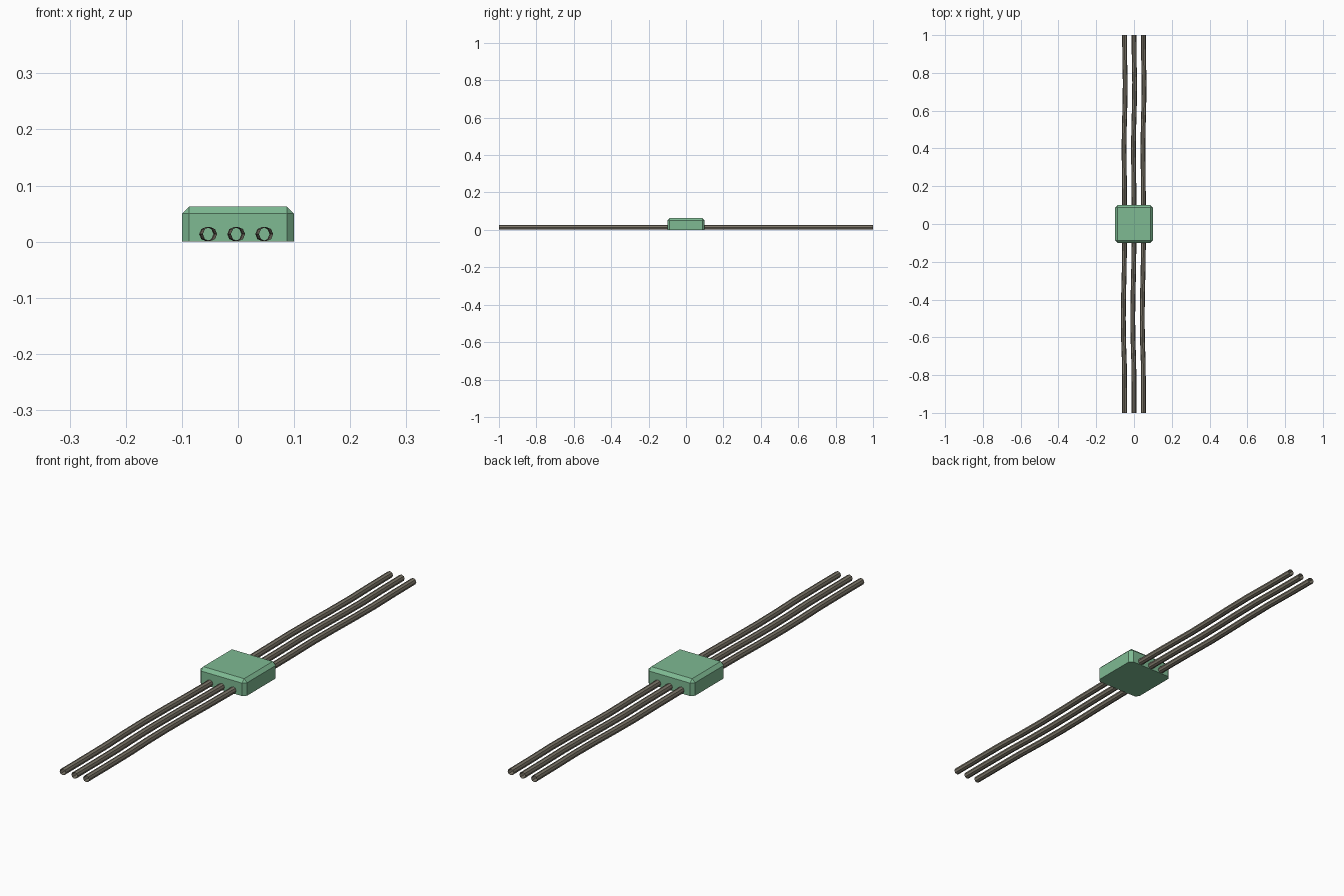
import bpy, bmesh, math

if "Cube" in bpy.data.objects:
    bpy.data.objects.remove(bpy.data.objects["Cube"])


def material(name, rgb):
    m = bpy.data.materials.new(name)
    m.diffuse_color = (*rgb, 1.0)
    m.use_nodes = True
    m.node_tree.nodes["Principled BSDF"].inputs["Base Color"].default_value = m.diffuse_color
    return m


green = material("green_housing", (0.21, 0.49, 0.29))
grey = material("warm_grey_cable", (0.20, 0.18, 0.14))


def add_object(name, bm, mat):
    me = bpy.data.meshes.new(name)
    bm.to_mesh(me)
    bm.free()
    me.materials.append(mat)
    ob = bpy.data.objects.new(name, me)
    bpy.context.collection.objects.link(ob)
    return ob


# Junction box: chamfered on the top and vertical edges, flat underneath
bm = bmesh.new()
bmesh.ops.create_cube(bm, size=1.0)
for v in bm.verts:
    v.co.x *= 0.2
    v.co.y *= 0.2
    v.co.z = (v.co.z + 0.5) * 0.0625
edges = [e for e in bm.edges if max(v.co.z for v in e.verts) > 0.01]
bmesh.ops.bevel(bm, geom=edges, offset=0.0125, segments=1,
                profile=0.5, affect='EDGES')
add_object("junction_box", bm, green)

# Gentle sideways wander shared by the three cables: (y, x shift)
PATH = [(-1, 0), (-0.87, 0), (-0.74, -0.001), (-0.62, -0.005), (-0.5, -0.0065),
        (-0.37, -0.005), (-0.25, -0.002), (-0.1, 0), (0.1, 0), (0.25, -0.001),
        (0.4, -0.003), (0.52, -0.001), (0.63, 0.002), (0.75, 0.0035),
        (0.87, 0.001), (1, 0)]
SIDES, RADIUS = 8, 0.0127


def cable(name, x0):
    # Open-ended octagonal tube swept along the path
    bm = bmesh.new()
    rings = []
    for y, dx in PATH:
        ring = []
        for i in range(SIDES):
            a = 2 * math.pi * i / SIDES
            ring.append(bm.verts.new((x0 + dx + RADIUS * math.cos(a), y,
                                      0.0135 + RADIUS * math.sin(a))))
        rings.append(ring)
    for r, s in zip(rings, rings[1:]):
        for i in range(SIDES):
            j = (i + 1) % SIDES
            bm.faces.new((r[i], s[i], s[j], r[j]))
    bmesh.ops.recalc_face_normals(bm, faces=bm.faces)
    # Make sure the normals of the open tube point outwards
    f = max(bm.faces, key=lambda f: f.calc_center_median().z)
    if f.normal.z < 0:
        bmesh.ops.reverse_faces(bm, faces=bm.faces)
    add_object(name, bm, grey)


for label, x in (("left", -0.05), ("middle", 0.0), ("right", 0.05)):
    cable(label + "_cable", x)
